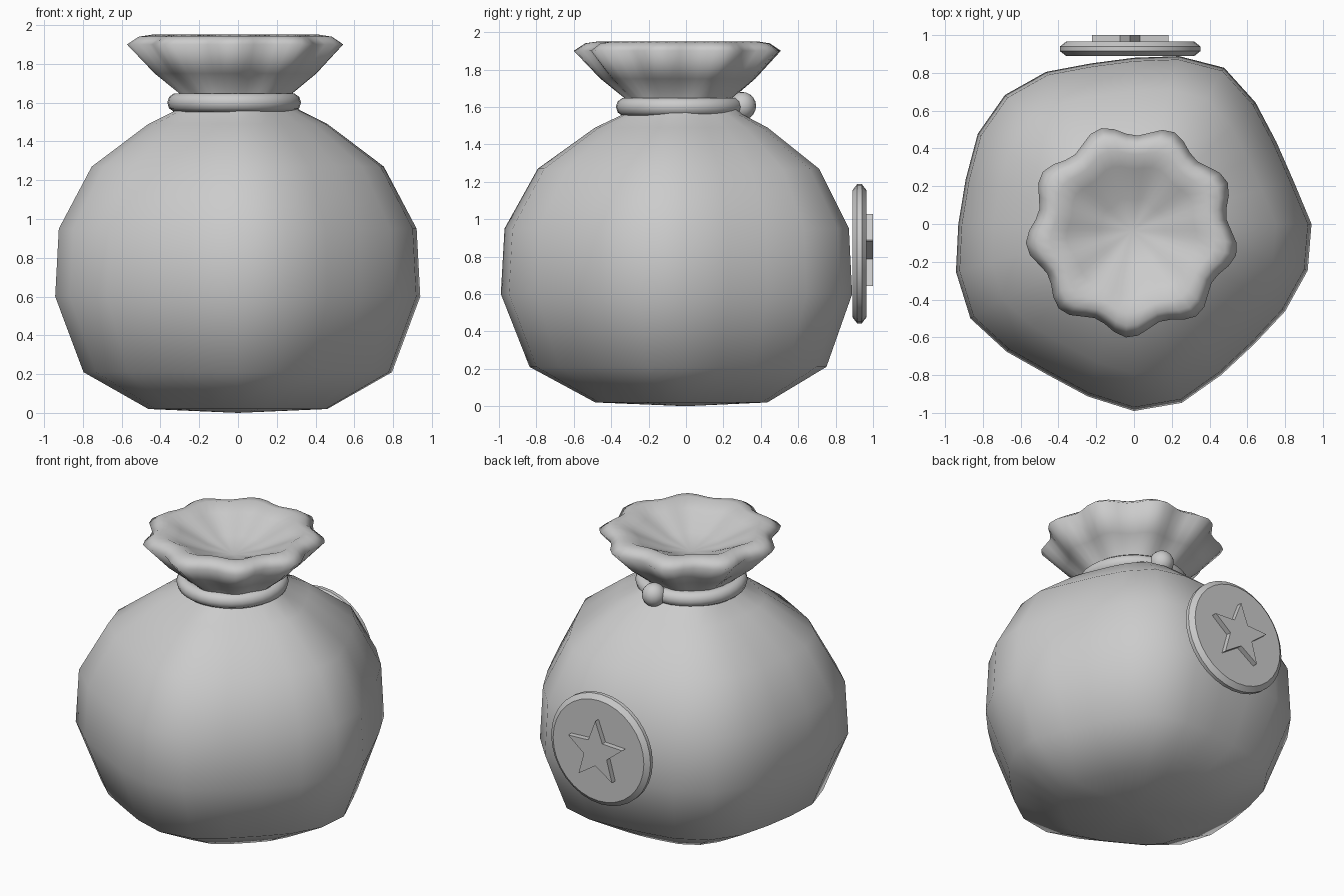
import bpy
import bmesh
from math import sin, cos, pi, radians
from mathutils import Matrix

old = bpy.data.objects.get("Cube")
if old:
    bpy.data.objects.remove(old, do_unlink=True)

grey = bpy.data.materials.new("plain grey")
grey.use_nodes = True
GREY = (0.6, 0.6, 0.6, 1)
grey.diffuse_color = GREY
grey.node_tree.nodes["Principled BSDF"].inputs["Base Color"].default_value = GREY


def finish(name, bm, angle=180):
    """Turn a bmesh into a named, shaded object."""
    bmesh.ops.recalc_face_normals(bm, faces=bm.faces)
    mesh = bpy.data.meshes.new(name)
    bm.to_mesh(mesh)
    bm.free()
    mesh.materials.append(grey)
    obj = bpy.data.objects.new(name, mesh)
    bpy.context.collection.objects.link(obj)
    bpy.ops.object.select_all(action="DESELECT")
    obj.select_set(True)
    bpy.context.view_layer.objects.active = obj
    bpy.ops.object.shade_smooth_by_angle(angle=radians(angle))
    return obj


def loft(bm, rings, start=None, end=None):
    """Skin closed rings of points, closing the ends with a fan or a flat cap."""
    loops = [[bm.verts.new(p) for p in ring] for ring in rings]
    n = len(loops[0])
    for a, b in zip(loops, loops[1:]):
        for i in range(n):
            j = (i + 1) % n
            bm.faces.new((a[i], a[j], b[j], b[i]))
    for loop, tip in ((loops[0], start), (loops[-1], end)):
        if tip == "cap":
            bm.faces.new(loop)
        elif tip:
            v = bm.verts.new(tip)
            for i in range(n):
                bm.faces.new((loop[i], loop[(i + 1) % n], v))


# Sack body: a rounded five-cornered outline, scaled up a height profile
outline = [.94, .875, .87, .91, .955, .92, .88, .88, .93, .966, .955, .922,
           .93, .976, 1, .955, .92, .945, .99, .98, .923, .9, .924, .952]
profile = [(.02, .49), (.21, .845), (.6, 1), (.95, .98), (1.27, .8),
           (1.49, .49), (1.56, .34), (1.62, .29)]
step = 2 * pi / len(outline)
bm = bmesh.new()
loft(bm, [[(s * r * cos(i * step), s * r * sin(i * step), z)
           for i, r in enumerate(outline)] for z, s in profile],
     start=(0, 0, 0))
finish("sack_body", bm)

# Ruffled mouth: nine soft pleats that grow towards the rim, then a funnel
LOBES, SEGS = 9, 54
CX, CY = -.01, -.035
mouth = [(1.58, .28, .004), (1.65, .29, .008), (1.75, .405, .018),
         (1.9, .535, .032), (1.94, .48, .025), (1.95, .42, .018),
         (1.91, .34, .012), (1.83, .17, .006)]
bm = bmesh.new()
rings = []
for z, r, pleat in mouth:
    ring = []
    for i in range(SEGS):
        a = 2 * pi * i / SEGS
        rr = r + pleat * cos(LOBES * (a + radians(92)))
        ring.append((CX + rr * cos(a), CY + rr * sin(a), z))
    rings.append(ring)
loft(bm, rings, end=(CX, CY, 1.78))
finish("sack_mouth", bm)

# Tie cord around the neck, with its knot at the back
bpy.ops.mesh.primitive_torus_add(major_segments=32, minor_segments=10,
                                 major_radius=.295, minor_radius=.05,
                                 location=(-.02, -.03, 1.6))
cord = bpy.context.object
cord.name = "neck_cord"
bpy.ops.mesh.primitive_uv_sphere_add(segments=16, ring_count=10, radius=.075,
                                     location=(.03, .3, 1.605))
knot = bpy.context.object
knot.name = "cord_knot"
for obj in (cord, knot):
    obj.data.materials.append(grey)
    obj.data.shade_smooth()

# Round badge with bevelled edge and a raised star
BX, BZ = -.02, .815


def badge_ring(y, radii, n):
    """Ring facing the back, its radii repeating around it from the top."""
    return [(BX + radii[i % len(radii)] * sin(2 * pi * i / n), y,
             BZ + radii[i % len(radii)] * cos(2 * pi * i / n)) for i in range(n)]


bm = bmesh.new()
loft(bm, [badge_ring(y, [r], 32) for y, r in
          ((.89, .34), (.915, .372), (.94, .372), (.965, .34))], "cap", "cap")
finish("badge_disc", bm, 30)
bm = bmesh.new()
loft(bm, [badge_ring(y, [.213, .09], 10) for y in (.955, 1)], "cap", "cap")
finish("badge_star", bm, 30)
